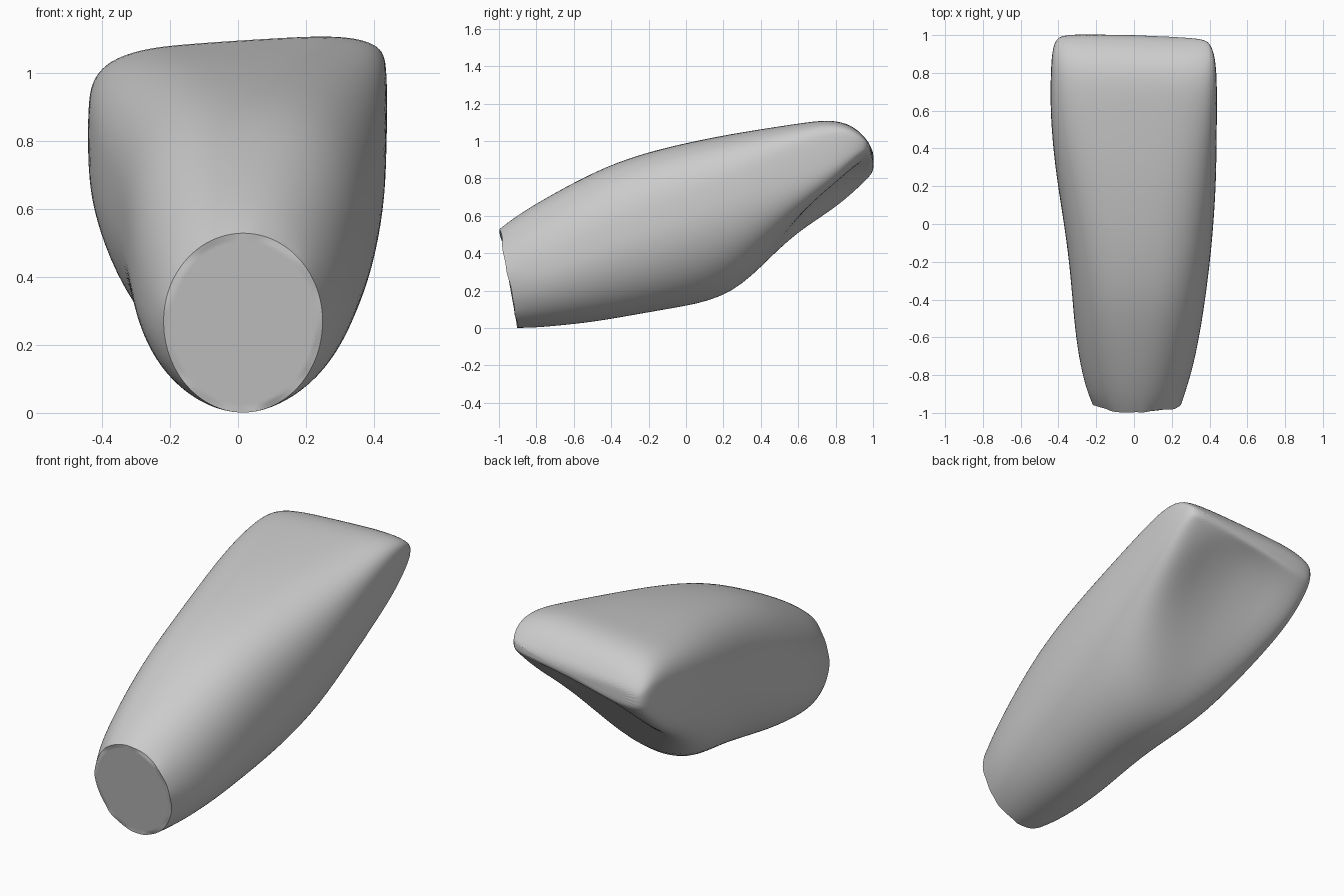
import bpy
import bmesh
import math
import random

random.seed(4)
cube = bpy.data.objects.get("Cube")
if cube:
    bpy.data.objects.remove(cube, do_unlink=True)

SIDES = 40
ROOT_SHEAR = 0.18

# Cross-sections from root to biting edge:
# y, left x, right x, bottom, widest level, top, top squareness, bottom squareness, hollow
SECTIONS = [
    (-.95, -.22, .25, .0, .27, .53, 2, 2, 0),
    (-.88, -.25, .275, .0, .28, .58, 2.1, 2, 0),
    (-.75, -.285, .315, .01, .31, .66, 2.2, 2, 0),
    (-.55, -.315, .355, .03, .39, .78, 2.4, 2, 0),
    (-.35, -.33, .385, .06, .48, .89, 2.6, 2, 0),
    (-.1, -.355, .415, .1, .57, .97, 2.8, 2, 0),
    (.2, -.405, .435, .15, .66, 1.03, 3.1, 2, 0),
    (.4, -.43, .438, .29, .74, 1.06, 3.5, 2.3, .03),
    (.6, -.444, .44, .47, .83, 1.085, 4, 3, .12),
    (.78, -.442, .44, .62, .9, 1.105, 4.2, 3.6, .15),
    (.9, -.435, .43, .75, .94, 1.07, 4, 3.6, .1),
    (.97, -.415, .405, .84, .93, 1.0, 3.5, 3.2, .04),
    (1.0, -.36, .36, .89, .92, .95, 3, 3, 0),
]


def power(value, squareness):
    return math.copysign(abs(value) ** (2 / squareness), value)


def section_ring(bm, y, left, right, bottom, middle, top, upper, lower, hollow):
    """One closed cross-section: squarish above, tapered or hollowed below."""
    centre, half = (left + right) / 2, (right - left) / 2
    crown = min(1, max(0, (y + .1) / .9))
    root = min(1, max(0, -(y + .2) / .5))
    ring = []
    for i in range(SIDES):
        angle = math.tau * i / SIDES
        c, s = math.cos(angle), math.sin(angle)
        square = upper if s >= 0 else lower
        across = power(c, square)
        x = centre + half * across
        z = middle + power(s, square) * ((top - middle) if s >= 0 else (middle - bottom))
        if s < 0:
            z += hollow * max(0, 1 - across ** 2) ** 1.5
        # The biting edge leans toward one side, more so underneath
        z += crown * x * (.13 - .06 * s)
        skew = ROOT_SHEAR * root * (middle - z) - .03 * crown * x
        ring.append(bm.verts.new((x, y + skew, z)))
    return ring


# Tooth body: loft the sections and close both ends
bm = bmesh.new()
rings = [section_ring(bm, *section) for section in SECTIONS]
for near, far in zip(rings, rings[1:]):
    for i in range(SIDES):
        j = (i + 1) % SIDES
        bm.faces.new((near[i], near[j], far[j], far[i]))
root_cap = bm.faces.new(rings[0][::-1])
bm.faces.new(rings[-1])

# Sharp rim where the root is cut, slightly ragged around a flat centre
crease = bm.edges.layers.float.new("crease_edge")
for edge in root_cap.edges:
    edge[crease] = 1
bmesh.ops.recalc_face_normals(bm, faces=bm.faces)
bmesh.ops.inset_individual(bm, faces=[root_cap], thickness=.02)
bmesh.ops.inset_individual(bm, faces=[root_cap], thickness=.03)
for vert in rings[0]:
    vert.co.y += random.uniform(-.006, .008)

mesh = bpy.data.meshes.new("tooth_body")
bm.to_mesh(mesh)
bm.free()
tooth = bpy.data.objects.new("tooth_body", mesh)
bpy.context.collection.objects.link(tooth)

# Plain grey material
grey = bpy.data.materials.new("light_grey")
grey.use_nodes = True
grey.diffuse_color = (.6, .6, .6, 1)
grey.node_tree.nodes["Principled BSDF"].inputs["Base Color"].default_value = (.6, .6, .6, 1)
mesh.materials.append(grey)

# Smooth surface with the cut rim kept sharp
subdivision = tooth.modifiers.new("smooth_surface", "SUBSURF")
subdivision.levels = subdivision.render_levels = 2
bpy.context.view_layer.objects.active = tooth
tooth.select_set(True)
bpy.ops.object.modifier_apply(modifier=subdivision.name)
bpy.ops.object.shade_smooth_by_angle(angle=math.radians(40))
